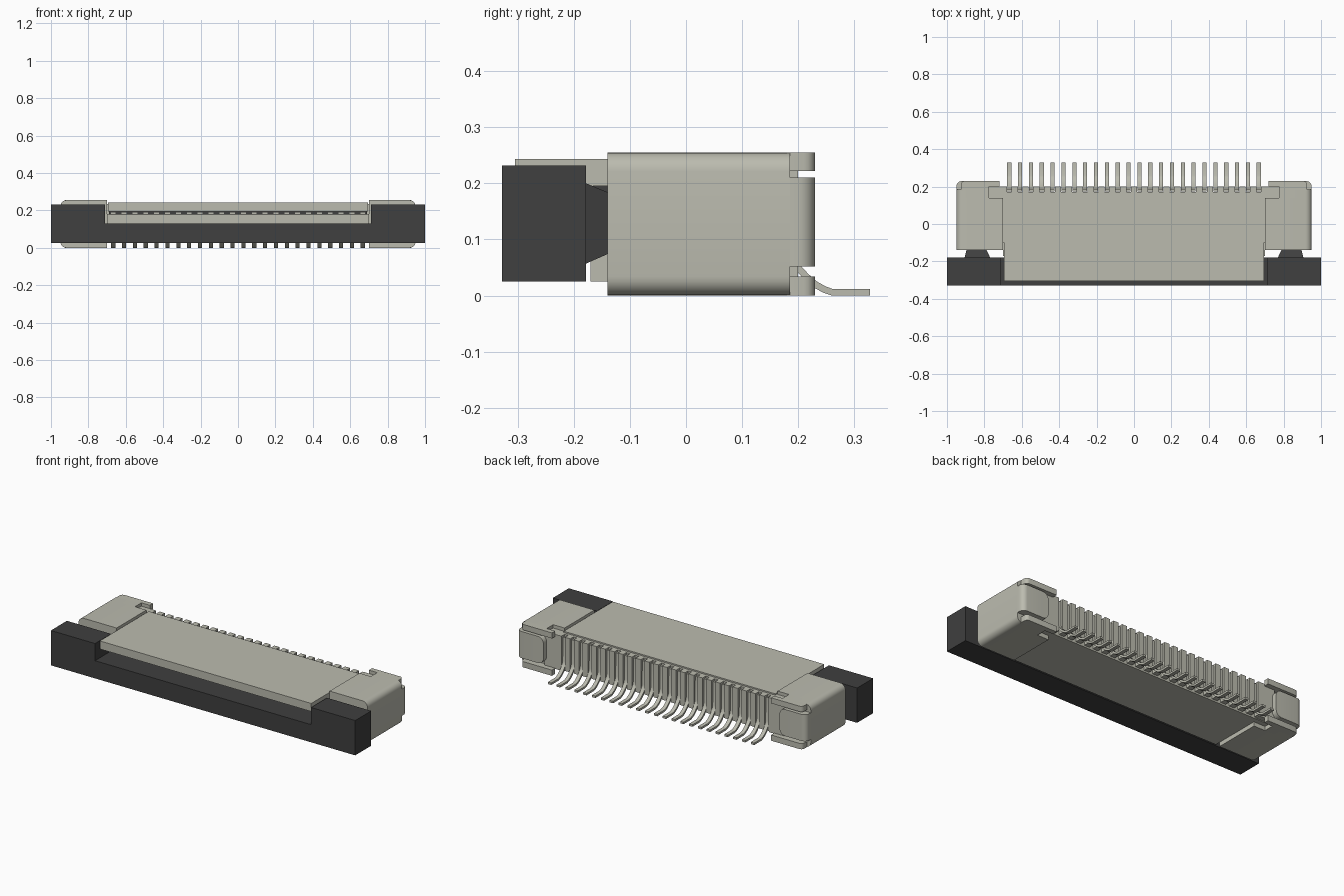
import bpy, bmesh, math
from mathutils import Vector

cube = bpy.data.objects.get("Cube")
if cube:
    bpy.data.objects.remove(cube, do_unlink=True)


def material(name, rgb):
    m = bpy.data.materials.new(name)
    m.use_nodes = True
    m.diffuse_color = (*rgb, 1)
    m.node_tree.nodes["Principled BSDF"].inputs["Base Color"].default_value = (*rgb, 1)
    return m


BEIGE = material("warm grey", (0.50, 0.50, 0.43))
DARK = material("charcoal", (0.05, 0.05, 0.05))

# Maps a 2D profile point and an extrusion depth to 3D
AXES = {
    "x": lambda a, b, d: (d, a, b),   # profile in y, z
    "y": lambda a, b, d: (a, d, b),   # profile in x, z
    "z": lambda a, b, d: (a, b, d),   # profile in x, y
}


def prism(bm, pts, axis, d0, d1, mirror=False):
    """Extrude a closed profile from d0 to d1; optionally mirror it across x = 0."""
    for s in ((1, -1) if mirror else (1,)):
        def place(p, d):
            x, y, z = AXES[axis](p[0], p[1], d)
            return bm.verts.new((s * x, y, z))
        lo = [place(p, d0) for p in pts]
        hi = [place(p, d1) for p in pts]
        bm.faces.new(lo)
        bm.faces.new(hi)
        n = len(pts)
        for i in range(n):
            j = (i + 1) % n
            bm.faces.new((lo[i], lo[j], hi[j], hi[i]))


def box(bm, x0, x1, y0, y1, z0, z1, mirror=False):
    prism(bm, [(x0, y0), (x1, y0), (x1, y1), (x0, y1)], "z", z0, z1, mirror)


def arc(cx, cy, r, a0, a1, n=6):
    return [(cx + r * math.cos(math.radians(a0 + (a1 - a0) * i / n)),
             cy + r * math.sin(math.radians(a0 + (a1 - a0) * i / n))) for i in range(n + 1)]


def finish(bm, name, mat, smooth=False):
    bmesh.ops.recalc_face_normals(bm, faces=bm.faces)
    me = bpy.data.meshes.new(name)
    bm.to_mesh(me)
    bm.free()
    ob = bpy.data.objects.new(name, me)
    bpy.context.collection.objects.link(ob)
    me.materials.append(mat)
    if smooth:
        bpy.ops.object.select_all(action="DESELECT")
        ob.select_set(True)
        bpy.context.view_layer.objects.active = ob
        bpy.ops.object.shade_smooth_by_angle(angle=math.radians(30))
    return ob


COUNT, PITCH = 24, 0.058
contact_x = [(i - (COUNT - 1) / 2) * PITCH for i in range(COUNT)]

# Housing: lower block, rear shelf, end blocks and rear ribs
bm = bmesh.new()
box(bm, -0.70, 0.70, -0.17, 0.17, 0.025, 0.18)
box(bm, -0.78, 0.78, -0.10, 0.17, 0.025, 0.235)
box(bm, 0.685, 0.79, 0.16, 0.20, 0.03, 0.235, mirror=True)
for i in range(COUNT + 1):
    x = (i - COUNT / 2) * PITCH
    box(bm, x - 0.017, x + 0.017, 0.16, 0.20, 0.035, 0.235)
finish(bm, "housing", BEIGE)

# Top cover over the cable slot
bm = bmesh.new()
box(bm, -0.695, 0.695, -0.305, 0.155, 0.195, 0.243)
finish(bm, "top_cover", BEIGE)

# Slider: U-shaped front bar
bm = bmesh.new()
prism(bm, [(-1, 0.025), (1, 0.025), (1, 0.232), (0.71, 0.232), (0.71, 0.13),
           (-0.71, 0.13), (-0.71, 0.232), (-1, 0.232)], "y", -0.328, -0.178)
finish(bm, "slider", DARK)

# Slider tapered arms that enter the side shells
bm = bmesh.new()
for s in (1, -1):
    ends = []
    for y, x0, x1, z0, z1 in ((-0.178, 0.77, 0.905, 0.057, 0.20),
                              (-0.135, 0.79, 0.895, 0.076, 0.182)):
        ends.append([bm.verts.new((s * x, y, z)) for x, z in
                     ((x0, z0), (x1, z0), (x1, z1), (x0, z1))])
    a, b = ends
    bm.faces.new(a)
    bm.faces.new(b)
    for i in range(4):
        j = (i + 1) % 4
        bm.faces.new((a[i], a[j], b[j], b[i]))
finish(bm, "slider_arms", DARK)

# Slider blade under the cover
bm = bmesh.new()
box(bm, -0.69, 0.69, -0.25, -0.10, 0.179, 0.196)
finish(bm, "slider_blade", DARK)

# Contact tips along the slot
bm = bmesh.new()
for x in contact_x:
    box(bm, x - 0.013, x + 0.013, -0.255, -0.15, 0.181, 0.189)
finish(bm, "contact_tips", BEIGE)


# Side shells: rounded metal sleeves with a narrower rear section
def shell_profile(x_in):
    r = 0.034
    return ([(x_in, 0.0)] + arc(0.95 - r, r, r, -90, 0)
            + arc(0.95 - r, 0.255 - r, r, 0, 90) + [(x_in, 0.255)])


bm = bmesh.new()
prism(bm, shell_profile(0.70), "y", -0.14, 0.14, True)
prism(bm, shell_profile(0.775), "y", 0.14, 0.185, True)
finish(bm, "side_shells", BEIGE, True)

# Shell rear lips: hooked tabs at top and bottom
bm = bmesh.new()
lip = ([(0.775, 0.18), (0.925, 0.18)] + arc(0.905, 0.21, 0.02, 0, 90, 4)
       + [(0.72, 0.23), (0.72, 0.20), (0.775, 0.20)])
prism(bm, lip, "z", 0.222, 0.255, True)
prism(bm, lip, "z", 0.0, 0.034, True)
finish(bm, "shell_lips", BEIGE, True)

# Shell rear flaps: side wall folded around the back corner
bm = bmesh.new()
prism(bm, [(0.81, 0.18), (0.95, 0.18)] + arc(0.92, 0.20, 0.03, 0, 90)
      + [(0.81, 0.23)], "z", 0.052, 0.21, True)
prism(bm, [(0.811, 0.21)] + arc(0.811, 0.175, 0.035, 90, 180, 5)
      + arc(0.811, 0.087, 0.035, 180, 270, 5), "y", 0.195, 0.23, True)
finish(bm, "shell_flaps", BEIGE, True)

# Contact leads: strips bent out of the rear grooves to the solder feet
path = [Vector(p) for p in ((0.181, 0.225), (0.183, 0.085), (0.188, 0.066), (0.199, 0.050),
                            (0.214, 0.034), (0.230, 0.020), (0.246, 0.011),
                            (0.260, 0.006), (0.328, 0.006))]
upper, lower = [], []
for i, p in enumerate(path):
    t = (path[min(i + 1, len(path) - 1)] - path[max(i - 1, 0)]).normalized()
    n = Vector((-t.y, t.x)) * 0.006
    upper.append(p + n)
    lower.append(p - n)
bm = bmesh.new()
for x in contact_x:
    prism(bm, upper + lower[::-1], "x", x - 0.011, x + 0.011)
finish(bm, "contact_leads", BEIGE, True)
